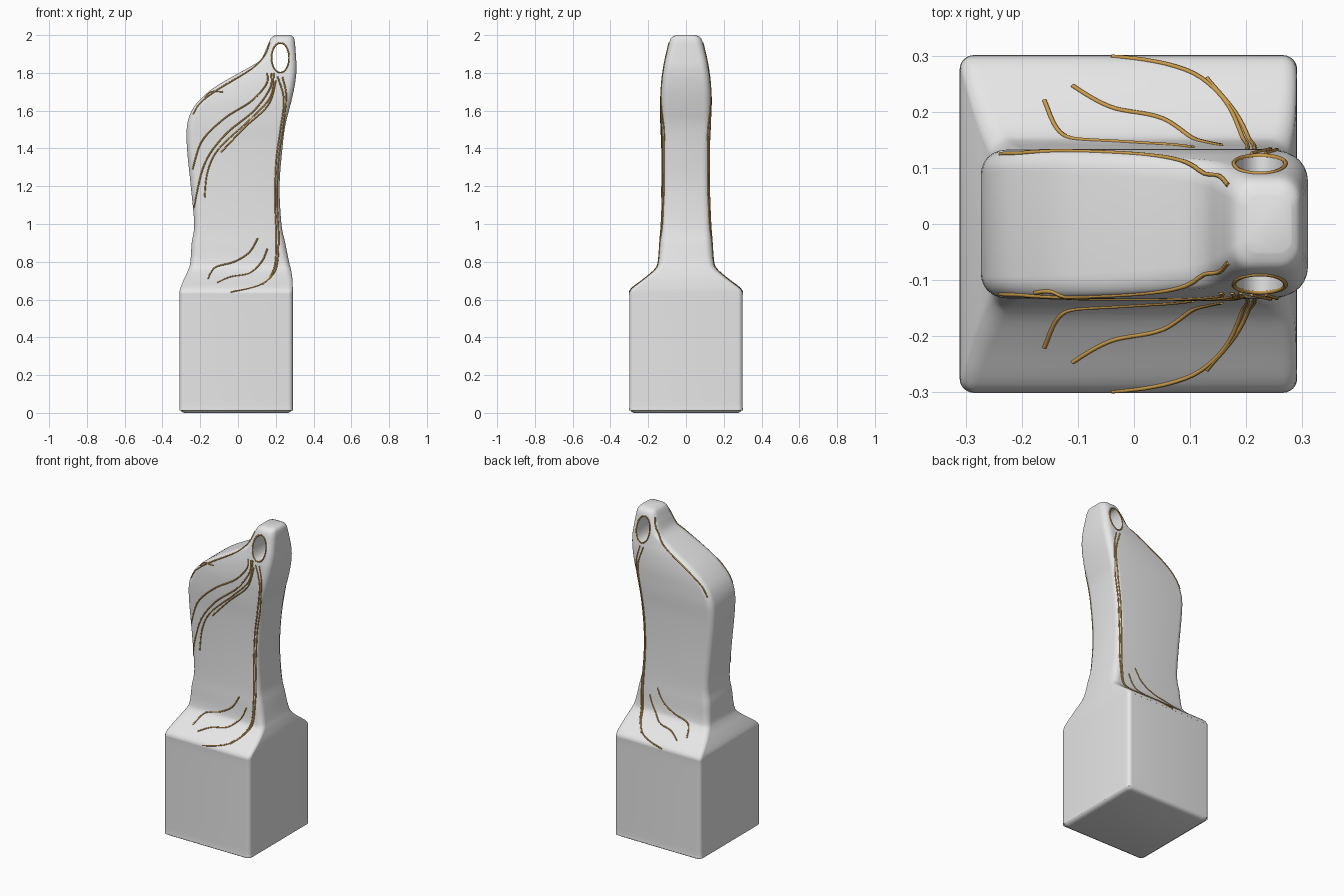
import bpy
import bmesh
from math import sin, cos, pi, radians
from mathutils import Vector
from mathutils.bvhtree import BVHTree

start_cube = bpy.data.objects.get("Cube")
if start_cube:
    bpy.data.objects.remove(start_cube, do_unlink=True)


def make_material(name, color, roughness):
    mat = bpy.data.materials.new(name)
    mat.use_nodes = True
    mat.diffuse_color = color
    shader = mat.node_tree.nodes["Principled BSDF"]
    shader.inputs["Base Color"].default_value = color
    shader.inputs["Roughness"].default_value = roughness
    return mat


stone = make_material("pale grey stone", (0.8, 0.8, 0.8, 1), 0.6)
gold = make_material("gold inlay", (0.6, 0.33, 0.07, 1), 0.4)


def spline(points, steps):
    """Smooth path through the points (Catmull-Rom)."""
    pts = [Vector(p) for p in points]
    pts = [pts[0]] + pts + [pts[-1]]
    path = []
    for a, b, c, d in zip(pts, pts[1:], pts[2:], pts[3:]):
        for i in range(steps):
            t = i / steps
            path.append(b + (c - a) * (t / 2)
                        + (a * 2 - b * 5 + c * 4 - d) * (t * t / 2)
                        + (b * 3 - a - c * 3 + d) * (t ** 3 / 2))
    path.append(pts[-1])
    return path


# Body outline: height, right edge, left edge, half depth
outline = [
    (0, -.285, .265, .275), (.008, -.3, .28, .29), (.03, -.31, .29, .3),
    (.06, -.31, .29, .3), (.58, -.31, .29, .3), (.63, -.31, .29, .3),
    (.66, -.305, .29, .285), (.71, -.285, .288, .22), (.76, -.262, .28, .163),
    (.8, -.252, .27, .146), (.9, -.245, .25, .138), (1, -.232, .23, .132),
    (1.2, -.25, .22, .127), (1.4, -.27, .235, .127), (1.52, -.27, .25, .132),
    (1.6, -.245, .27, .133), (1.66, -.2, .285, .133), (1.72, -.13, .298, .13),
    (1.78, -.03, .307, .125), (1.83, .06, .31, .117), (1.87, .12, .308, .11),
    (1.93, .15, .304, .096), (1.97, .167, .3, .086), (1.99, .18, .293, .073),
    (2, .2, .28, .05),
]


def section(bm, row, arc=6):
    """Ring of vertices on a rounded rectangle."""
    z, x0, x1, hy = row
    radius = .025 if z < .65 else .025 + .015 * min(1, (z - .65) * 5)
    radius = min(radius, hy * .6, (x1 - x0) * .3)
    corners = [(x1, hy), (x0, hy), (x0, -hy), (x1, -hy)]
    ring = []
    for k, (x, y) in enumerate(corners):
        cx = x - radius if x == x1 else x + radius
        cy = y - radius if y > 0 else y + radius
        for i in range(arc + 1):
            a = pi / 2 * (k + i / arc)
            ring.append(bm.verts.new((cx + radius * cos(a), cy + radius * sin(a), z)))
    return ring


# Body lofted through the sections
bm = bmesh.new()
rings = [section(bm, row) for row in spline(outline, 4)]
for low, high in zip(rings, rings[1:]):
    for i in range(len(low)):
        j = (i + 1) % len(low)
        bm.faces.new((low[i], low[j], high[j], high[i]))
bm.faces.new(rings[0][::-1])
bm.faces.new(rings[-1])
surface = BVHTree.FromBMesh(bm)
mesh = bpy.data.meshes.new("body")
bm.to_mesh(mesh)
bm.free()
mesh.materials.append(stone)
body = bpy.data.objects.new("body", mesh)
bpy.context.collection.objects.link(body)

# Oval eyelet through the top
HOLE = Vector((.224, 1.88))
bpy.ops.mesh.primitive_cylinder_add(vertices=48, radius=1, depth=1,
                                    location=(HOLE.x, 0, HOLE.y), rotation=(pi / 2, 0, 0))
cutter = bpy.context.object
cutter.name = "eyelet_cutter"
cutter.scale = (.043, .075, 1)
cutter.hide_render = True
cutter.data.materials.append(stone)
cut = body.modifiers.new("eyelet", "BOOLEAN")
cut.operation = "DIFFERENCE"
cut.solver = "EXACT"
cut.object = cutter
bpy.ops.object.select_all(action="DESELECT")
body.select_set(True)
bpy.context.view_layer.objects.active = body
bpy.ops.object.modifier_apply(modifier=cut.name)
bpy.data.objects.remove(cutter, do_unlink=True)
bpy.ops.object.shade_smooth_by_angle(angle=radians(40))


def inlay(name, path, side, closed=False):
    """Thin gold wire laid on the front (-1) or back (1) surface."""
    hits = []
    for p in path:
        spot, normal, _, _ = surface.ray_cast(Vector((p[0], side, p[1])), Vector((0, -side, 0)))
        if spot:
            hits.append(spot - normal * .001)
    curve = bpy.data.curves.new(name, "CURVE")
    curve.dimensions = "3D"
    curve.bevel_depth = .004
    curve.bevel_resolution = 1
    curve.use_fill_caps = True
    wire = curve.splines.new("POLY")
    wire.points.add(len(hits) - 1)
    for point, spot in zip(wire.points, hits):
        point.co = (*spot, 1)
    wire.use_cyclic_u = closed
    curve.materials.append(gold)
    bpy.context.collection.objects.link(bpy.data.objects.new(name, curve))


# Lines on both faces
shared = {
    "stem_line": [(.21, 1.78), (.243, 1.66), (.225, 1.5), (.203, 1.34), (.196, 1.13),
                  (.203, .92), (.19, .76), (.12, .68), (-.04, .64)],
    "outer_stem_line": [(.235, 1.78), (.255, 1.68), (.24, 1.52), (.215, 1.34), (.207, 1.13),
                        (.215, .92), (.2, .76), (.13, .68)],
    "shoulder_line": [(.168, 1.96), (.14, 1.89), (.07, 1.82), (-.11, 1.71), (-.2, 1.64), (-.238, 1.58)],
    "root_line": [(-.16, .71), (-.12, .77), (-.02, .8), (.06, .85), (.105, .925)],
    "lower_root_line": [(-.11, .69), (-.04, .72), (.06, .74), (.125, .8), (.156, .87)],
}
# Leaf veins on the front only
veins = {
    "upper_vein": [(.155, 1.8), (.15, 1.74), (.07, 1.65), (-.07, 1.56), (-.19, 1.44), (-.24, 1.29)],
    "long_vein": [(.175, 1.8), (.17, 1.72), (.085, 1.6), (-.07, 1.47), (-.18, 1.31), (-.24, 1.05)],
    "middle_vein": [(.19, 1.8), (.17, 1.67), (.06, 1.55), (-.1, 1.4), (-.16, 1.28), (-.177, 1.14)],
    "lower_vein": [(.2, 1.76), (.16, 1.63), (.034, 1.51), (-.09, 1.38)],
    "tip_vein": [(-.177, 1.67), (-.14, 1.7), (-.08, 1.7)],
}
oval = [HOLE + Vector((.046 * cos(a), .078 * sin(a)))
        for a in (2 * pi * i / 48 for i in range(48))]
for label, side in (("front", -1), ("back", 1)):
    inlay(label + "_eyelet_rim", oval, side, closed=True)
    for name, points in shared.items():
        inlay(label + "_" + name, spline(points, 10), side)
for name, points in veins.items():
    inlay("front_" + name, spline(points, 10), -1)
